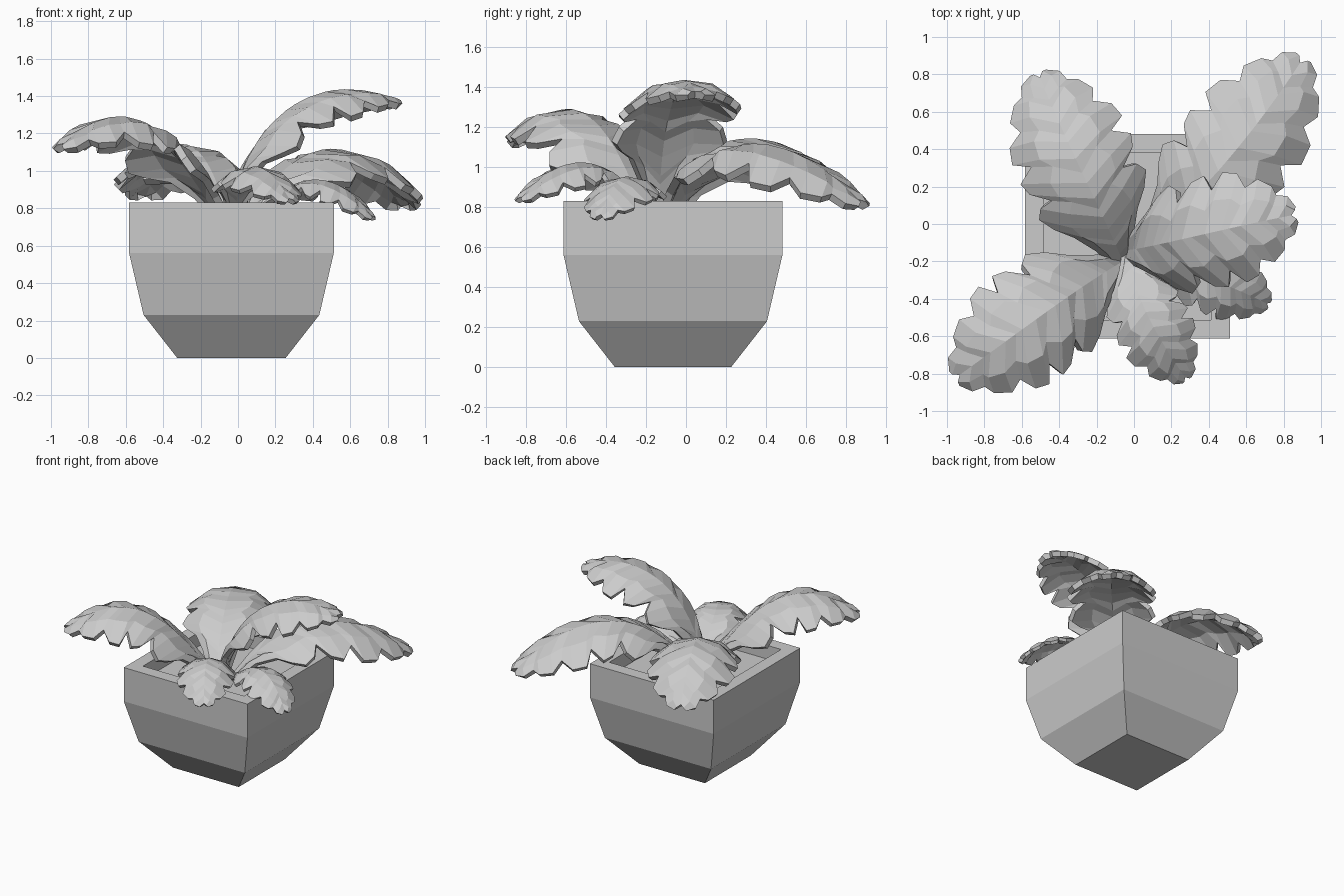
import bpy, bmesh
from mathutils import Vector

if "Cube" in bpy.data.objects:
    bpy.data.objects.remove(bpy.data.objects["Cube"])

CX, CY = -0.035, -0.065   # pot centre


def link_mesh(name, bm):
    mesh = bpy.data.meshes.new(name)
    bm.to_mesh(mesh)
    bm.free()
    ob = bpy.data.objects.new(name, mesh)
    bpy.context.collection.objects.link(ob)
    return ob


# Square pot: stacked square rings, over the rim and down inside to the soil
def square_pot(profile):
    bm = bmesh.new()
    rings = [[bm.verts.new((CX + sx * h, CY + sy * h, z))
              for sx, sy in ((-1, -1), (1, -1), (1, 1), (-1, 1))]
             for h, z in profile]
    for a, b in zip(rings, rings[1:]):
        for i in range(4):
            j = (i + 1) % 4
            bm.faces.new((a[i], a[j], b[j], b[i]))
    bm.faces.new(rings[0])
    bm.faces.new(rings[-1])
    bmesh.ops.recalc_face_normals(bm, faces=bm.faces)
    return link_mesh("planter_pot", bm)


square_pot([(.29, 0), (.47, .23), (.547, .56), (.547, .83), (.447, .83), (.447, .72)])

# Half outline of a lobed leaf: (position along midrib, share of half width)
OUTLINE = [(0, .22), (.12, .36), (.22, .6), (.28, .86), (.35, 1.02), (.42, .92), (.45, .68),
           (.52, .98), (.60, 1.05), (.65, .76), (.72, 1.04), (.80, .96),
           (.82, .68), (.89, .78), (.94, .60), (.945, .42), (.99, .36),
           (1.01, .15), (.985, 0)]
NOTCHES = {6, 9, 12, 15}


def bezier(p, t):
    u = 1 - t
    pos = p[0] * u**3 + p[1] * 3 * u * u * t + p[2] * 3 * u * t * t + p[3] * t**3
    tan = (p[1] - p[0]) * u * u + (p[2] - p[1]) * 2 * u * t + (p[3] - p[2]) * t * t
    return pos, tan.normalized()


# Arching leaf: midrib, inner row and scalloped edge on both sides
def leaf(name, half_width, *points):
    p = [Vector(q) for q in points]
    bm = bmesh.new()

    def place(t, w, lift=0.0):
        pos, tan = bezier(p, t)
        side = tan.cross(Vector((0, 0, 1))).normalized()
        normal = side.cross(tan)
        return pos + side * w * half_width + normal * half_width * (lift - .45 * w * w)

    mids = [bm.verts.new(place(max(0, t - .13 * min(1, w * 1.3)) if i else 0, 0))
            for i, (t, w) in enumerate(OUTLINE[:-1])]
    tip = bm.verts.new(place(OUTLINE[-1][0], 0))
    for s in (-1, 1):
        inner, edge = [], []
        for i, (t, w) in enumerate(OUTLINE[:-1]):
            lift = -.04 if i in NOTCHES else .04
            inner.append(bm.verts.new(place(max(0, t - .06 * w), s * w * .55, lift)))
            edge.append(bm.verts.new(place(t, s * w)))
        for a, b in ((mids, inner), (inner, edge)):
            for i in range(len(a) - 1):
                bm.faces.new((a[i], a[i + 1], b[i + 1], b[i]))
        bm.faces.new((mids[-1], tip, inner[-1]))
        bm.faces.new((inner[-1], tip, edge[-1]))
    bmesh.ops.remove_doubles(bm, verts=bm.verts, dist=.0005)
    bmesh.ops.recalc_face_normals(bm, faces=bm.faces)
    if sum(f.normal.z for f in bm.faces) < 0:
        bmesh.ops.reverse_faces(bm, faces=bm.faces)
    ob = link_mesh(name, bm)
    mod = ob.modifiers.new("thickness", "SOLIDIFY")
    mod.thickness = .13 * half_width
    mod.offset = -1


# Four large leaves and two small ones
leaf("leaf_right_tall", .29, (-.05, -.14, .74), (.04, -.14, 1.31), (.45, -.03, 1.57), (.86, .05, 1.37))
leaf("leaf_front_left", .31, (-.06, -.2, .74), (-.3, -.34, 1.13), (-.55, -.53, 1.52), (-.95, -.82, 1.13))
leaf("leaf_back_right", .31, (.04, -.1, .74), (.32, .1, 1.22), (.64, .48, 1.24), (.90, .88, .82))
leaf("leaf_back_left", .31, (-.06, -.2, .74), (-.15, .02, 1.20), (-.37, .45, 1.30), (-.51, .80, .87))
leaf("leaf_front_small", .2, (-.02, -.15, .76), (-.01, -.38, 1.07), (.12, -.6, 1.12), (.28, -.83, .84))
leaf("leaf_front_right_small", .18, (.08, -.18, .76), (.3, -.25, 1.0), (.52, -.33, 1.04), (.72, -.43, .75))
